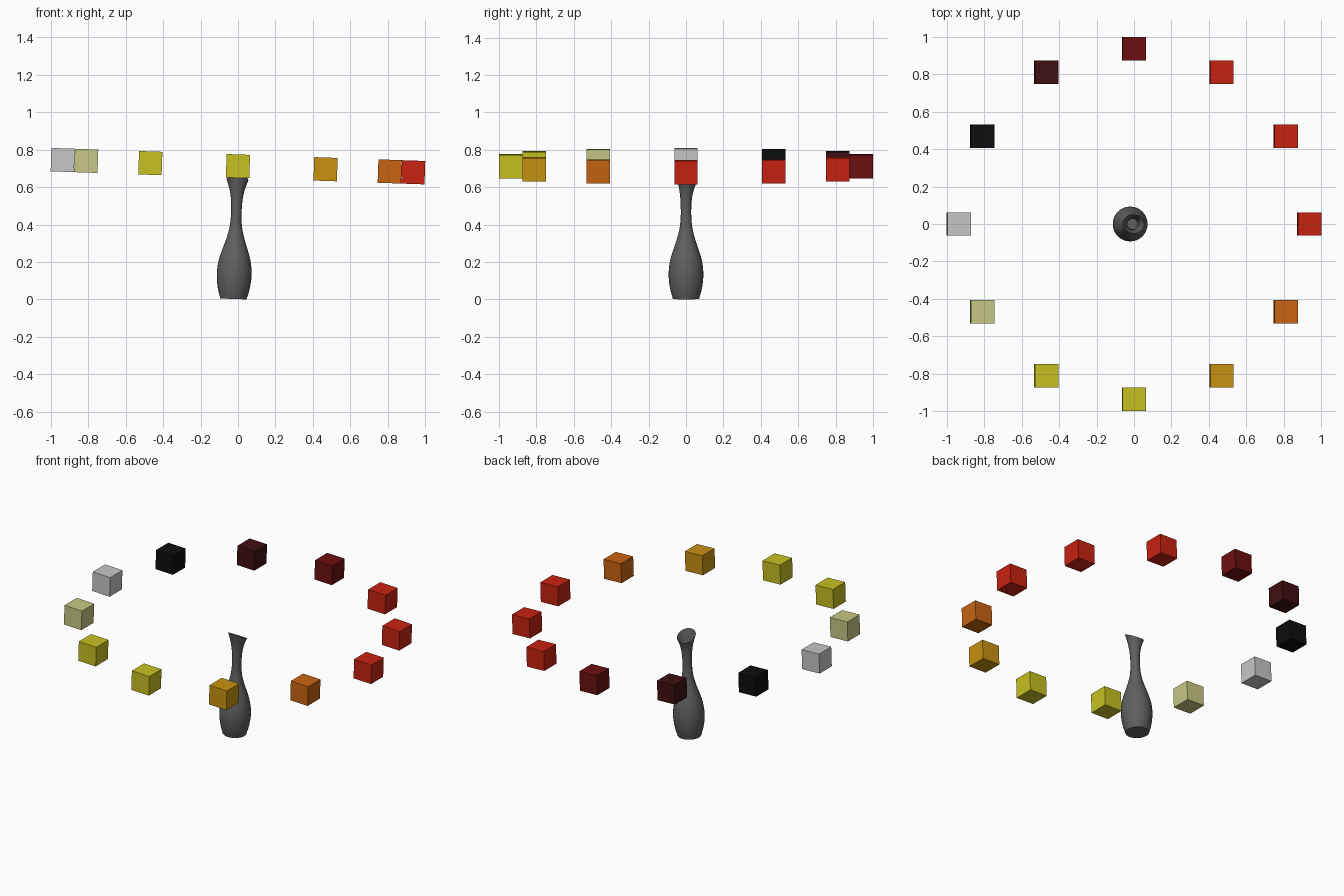
import bpy, bmesh, math
from mathutils import Matrix, Vector

cube = bpy.data.objects.get("Cube")
if cube:
    bpy.data.objects.remove(cube, do_unlink=True)


def linear(v):
    v /= 255
    return v / 12.92 if v < 0.04 else ((v + 0.055) / 1.055) ** 2.4


def material(name, *rgb):
    mat = bpy.data.materials.new(name)
    mat.use_nodes = True
    color = [linear(v) for v in rgb] + [1.0]
    mat.diffuse_color = color
    mat.node_tree.nodes["Principled BSDF"].inputs["Base Color"].default_value = color
    return mat


def add_object(name, bm, mat):
    mesh = bpy.data.meshes.new(name)
    bm.to_mesh(mesh)
    bm.free()
    mesh.materials.append(mat)
    obj = bpy.data.objects.new(name, mesh)
    bpy.context.collection.objects.link(obj)
    # The whole arrangement leans slightly towards +x
    obj.matrix_world = Matrix.Translation((-0.025, 0, 0.0025)) @ Matrix.Rotation(math.radians(2), 4, "Y")
    return obj


def smooth_profile(points, steps):
    """Catmull-Rom curve through the points."""
    pts = [Vector(p) for p in points]
    pts = [pts[0] * 2 - pts[1]] + pts + [pts[-1] * 2 - pts[-2]]
    out = []
    for a, b, c, d in zip(pts, pts[1:], pts[2:], pts[3:]):
        for i in range(steps):
            t = i / steps
            out.append(0.5 * (2 * b + (c - a) * t + (2 * a - 5 * b + 4 * c - d) * t ** 2
                              + (3 * b - a - 3 * c + d) * t ** 3))
    return out + [pts[-2]]


# Colours of the ring, counter-clockwise from +x
red = material("red", 200, 34, 17)
yellow = material("yellow", 200, 193, 34)
ring_colors = [
    red, red, red,
    material("dark red", 108, 15, 16),
    material("maroon", 62, 15, 17),
    material("black", 14, 14, 15),
    material("pale grey", 199, 199, 199),
    material("khaki", 200, 200, 134),
    yellow, yellow,
    material("amber", 200, 146, 17),
    material("orange", 200, 100, 17),
]

# Ring of floating blocks
for i, mat in enumerate(ring_colors):
    angle = math.tau * i / len(ring_colors)
    spot = Vector((math.cos(angle), math.sin(angle), 0)) * 0.937 + Vector((0, 0, 0.71))
    bm = bmesh.new()
    bmesh.ops.create_cube(bm, size=0.125, matrix=Matrix.Translation(spot))
    add_object(f"ring_block_{i + 1}", bm, mat)

# Vase: lathed profile (radius, height) with a mouth tipped towards the back
profile = [(0.07, 0), (0.086, 0.06), (0.093, 0.13), (0.086, 0.2), (0.069, 0.26),
           (0.049, 0.32), (0.034, 0.38), (0.028, 0.45), (0.031, 0.53), (0.042, 0.59), (0.058, 0.637)]
SIDES = 32
bm = bmesh.new()
rings = []
for radius, height in smooth_profile(profile, 3):
    t = min(max((height - 0.45) / 0.187, 0), 1)
    tilt = Matrix.Rotation(-math.radians(28) * t, 3, "X")
    center = Vector((0, 0, height))
    rings.append([bm.verts.new(center + tilt @ Vector((radius * math.cos(a), radius * math.sin(a), 0)))
                  for a in (math.tau * k / SIDES for k in range(SIDES))])
for low, high in zip(rings, rings[1:]):
    for k in range(SIDES):
        n = (k + 1) % SIDES
        bm.faces.new((low[k], low[n], high[n], high[k]))
bm.faces.new(list(reversed(rings[0])))
add_object("vase", bm, material("charcoal grey", 96, 96, 96))
